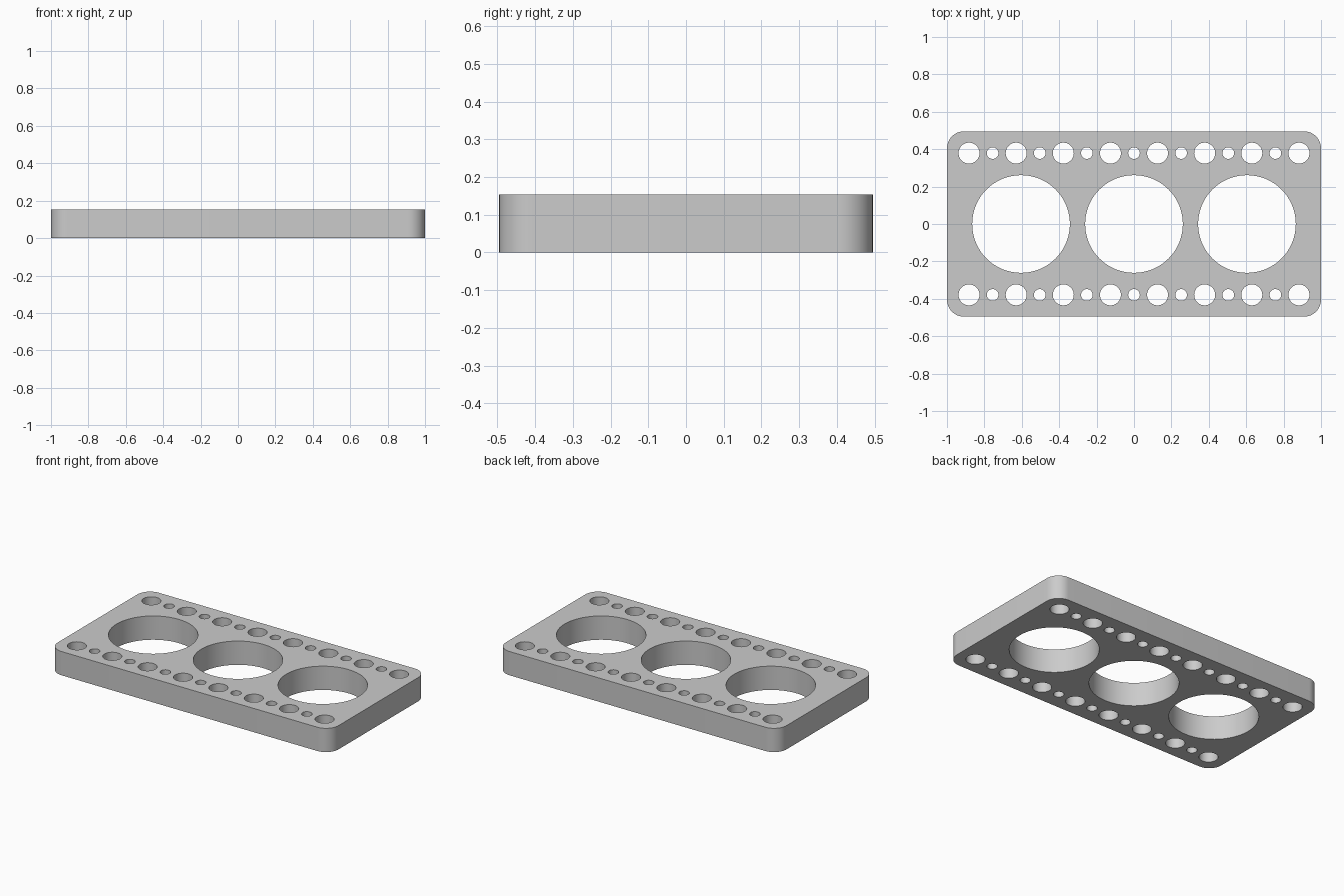
import bpy, bmesh, math

cube = bpy.data.objects.get("Cube")
if cube:
    bpy.data.objects.remove(cube, do_unlink=True)

WIDTH, DEPTH, HEIGHT, CORNER = 2.0, 0.99, 0.153, 0.09

mat = bpy.data.materials.new("plain grey")
mat.use_nodes = True
grey = (0.6, 0.6, 0.6, 1)
mat.diffuse_color = grey
mat.node_tree.nodes["Principled BSDF"].inputs["Base Color"].default_value = grey

bm = bmesh.new()


def loop(points):
    verts = [bm.verts.new((x, y, 0)) for x, y in points]
    for a, b in zip(verts, verts[1:] + verts[:1]):
        bm.edges.new((a, b))


def arc(cx, cy, r, start, sweep, steps):
    return [(cx + r * math.cos(start + sweep * i / steps),
             cy + r * math.sin(start + sweep * i / steps)) for i in range(steps + 1)]


def hole(x, y, r, sides):
    loop(arc(x, y, r, 0, 2 * math.pi, sides)[:-1])


# Rounded outline
outline = []
for i, (sx, sy) in enumerate([(1, 1), (-1, 1), (-1, -1), (1, -1)]):
    outline += arc(sx * (WIDTH / 2 - CORNER), sy * (DEPTH / 2 - CORNER),
                   CORNER, i * math.pi / 2, math.pi / 2, 12)
loop(outline)

# Three large openings
for x in (-0.604, 0, 0.604):
    hole(x, 0, 0.261, 96)

# Two rows of alternating bolt and pin holes
for y in (-0.379, 0.379):
    for i in range(-7, 8):
        hole(i * 0.126, y, 0.056 if i % 2 else 0.031, 40)

# Fill the outline around the holes and give it thickness
bmesh.ops.triangle_fill(bm, use_beauty=True, edges=bm.edges[:])
result = bmesh.ops.extrude_face_region(bm, geom=bm.faces[:], use_keep_orig=True)
top = [g for g in result["geom"] if isinstance(g, bmesh.types.BMVert)]
bmesh.ops.translate(bm, verts=top, vec=(0, 0, HEIGHT))
bmesh.ops.recalc_face_normals(bm, faces=bm.faces[:])

mesh = bpy.data.meshes.new("perforated_plate")
bm.to_mesh(mesh)
bm.free()
mesh.materials.append(mat)
plate = bpy.data.objects.new("perforated_plate", mesh)
bpy.context.collection.objects.link(plate)

# Smooth curved walls, sharp rims
bpy.context.view_layer.objects.active = plate
plate.select_set(True)
bpy.ops.object.shade_smooth_by_angle(angle=math.radians(30))
